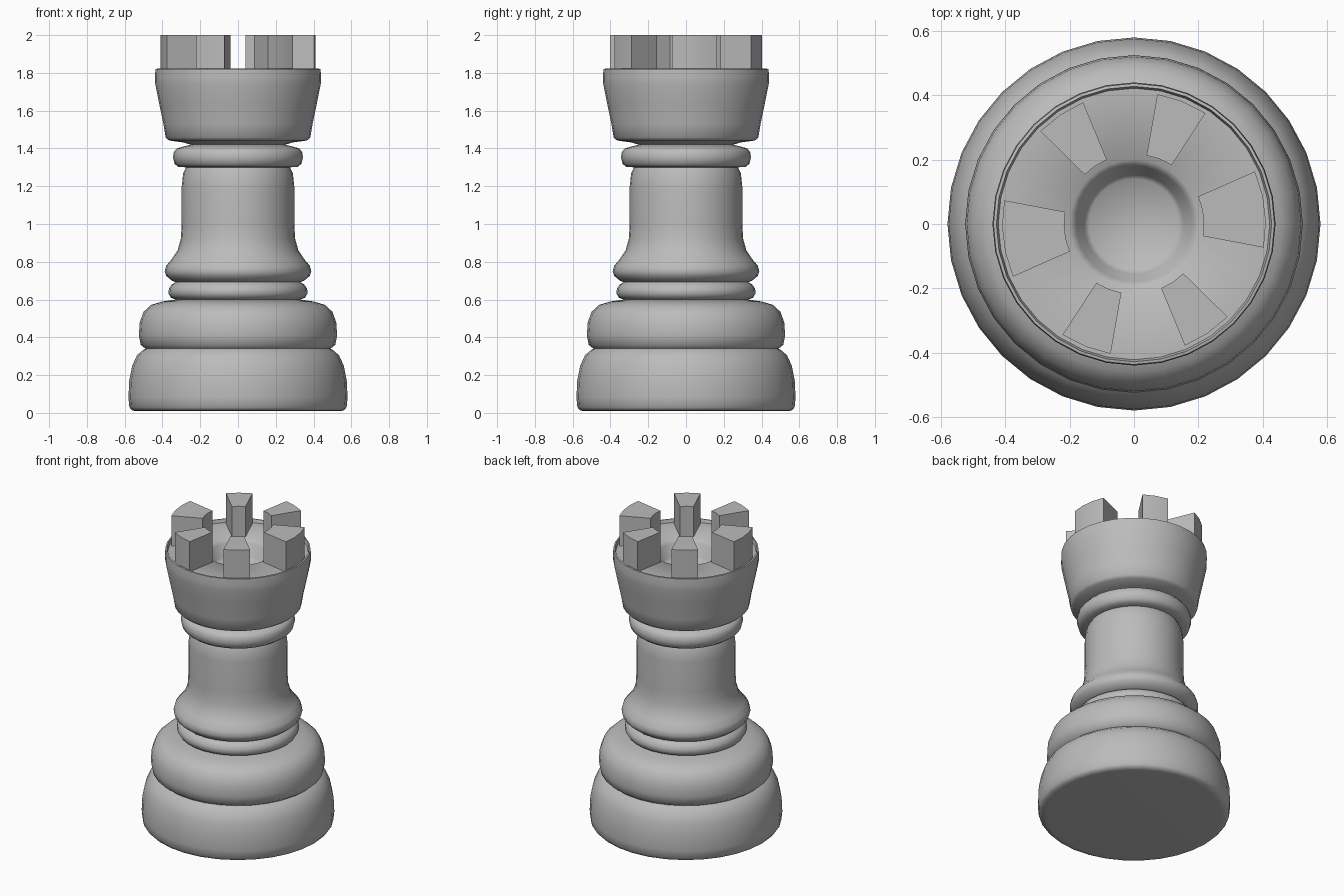
import bpy, bmesh, math

if "Cube" in bpy.data.objects:
    bpy.data.objects.remove(bpy.data.objects["Cube"])

SIDES = 32
mat = bpy.data.materials.new("plain grey")
mat.diffuse_color = (0.5, 0.5, 0.5, 1)
mat.use_nodes = True
mat.node_tree.nodes["Principled BSDF"].inputs["Base Color"].default_value = mat.diffuse_color


def finish(name, bm, angle):
    bmesh.ops.recalc_face_normals(bm, faces=bm.faces)
    me = bpy.data.meshes.new(name)
    bm.to_mesh(me)
    bm.free()
    ob = bpy.data.objects.new(name, me)
    bpy.context.collection.objects.link(ob)
    me.materials.append(mat)
    bpy.ops.object.select_all(action='DESELECT')
    ob.select_set(True)
    bpy.context.view_layer.objects.active = ob
    bpy.ops.object.shade_smooth_by_angle(angle=math.radians(angle))
    return ob


def lathe(name, profile):
    """Revolve (radius, height) points; both ends are closed with a cap."""
    bm = bmesh.new()
    rings = []
    for r, z in profile:
        rings.append([bm.verts.new((r * math.cos(2 * math.pi * i / SIDES),
                                    r * math.sin(2 * math.pi * i / SIDES), z))
                      for i in range(SIDES)])
    for a, b in zip(rings, rings[1:]):
        for i in range(SIDES):
            j = (i + 1) % SIDES
            bm.faces.new((a[i], a[j], b[j], b[i]))
    bm.faces.new(rings[0][::-1])
    bm.faces.new(rings[-1])
    return finish(name, bm, 50)


# whole turned body: two base drums, rings, shaft, collar, flared head, hollow
lathe("turned_body", [
    (0.53, 0.01), (0.56, 0.012), (0.575, 0.03), (0.58, 0.08), (0.576, 0.17),
    (0.56, 0.25), (0.535, 0.305), (0.50, 0.335), (0.49, 0.34),
    (0.515, 0.36), (0.525, 0.41), (0.52, 0.48), (0.50, 0.535), (0.46, 0.572),
    (0.40, 0.59), (0.33, 0.60),
    (0.355, 0.61), (0.368, 0.632), (0.366, 0.658), (0.35, 0.68), (0.33, 0.692),
    (0.35, 0.70), (0.38, 0.725), (0.388, 0.75), (0.38, 0.78), (0.35, 0.815),
    (0.32, 0.86), (0.303, 0.92), (0.298, 1.0), (0.298, 1.2), (0.29, 1.27),
    (0.275, 1.30),
    (0.315, 1.302), (0.335, 1.318), (0.344, 1.35), (0.34, 1.38), (0.325, 1.40),
    (0.29, 1.41), (0.25, 1.42), (0.29, 1.432),
    (0.365, 1.442), (0.383, 1.458), (0.395, 1.53), (0.42, 1.65), (0.438, 1.74),
    (0.44, 1.775), (0.437, 1.82), (0.428, 1.822),
    (0.422, 1.80), (0.20, 1.80), (0.18, 1.78), (0.155, 1.70), (0.14, 1.685)])


# six battlements, alternating widths of three, two and two sides of the ring
def battlement(name, start, end, steps):
    bm = bmesh.new()
    angs = [math.radians(start + (end - start) * k / steps) for k in range(steps + 1)]
    mid = math.radians((start + end) / 2)
    ring = [(0.41, a) for a in angs]
    ring += [(0.217, mid + (a - mid) * 0.98) for a in reversed(angs)]
    lo, hi = [[bm.verts.new((r * math.cos(a), r * math.sin(a), z)) for r, a in ring]
              for z in (1.78, 2.0)]
    n = len(ring)
    bm.faces.new(lo[::-1])
    bm.faces.new(hi)
    for i in range(n):
        j = (i + 1) % n
        bm.faces.new((lo[i], lo[j], hi[j], hi[i]))
    finish(name, bm, 30)


for k, (s, e, n) in enumerate([(-10.3, 23.5, 3), (57.2, 79.8, 2), (112.7, 135.2, 2)]):
    for side in (0, 180):
        battlement(f"battlement_{k + 1}_{'a' if side == 0 else 'b'}", s + side, e + side, n)
